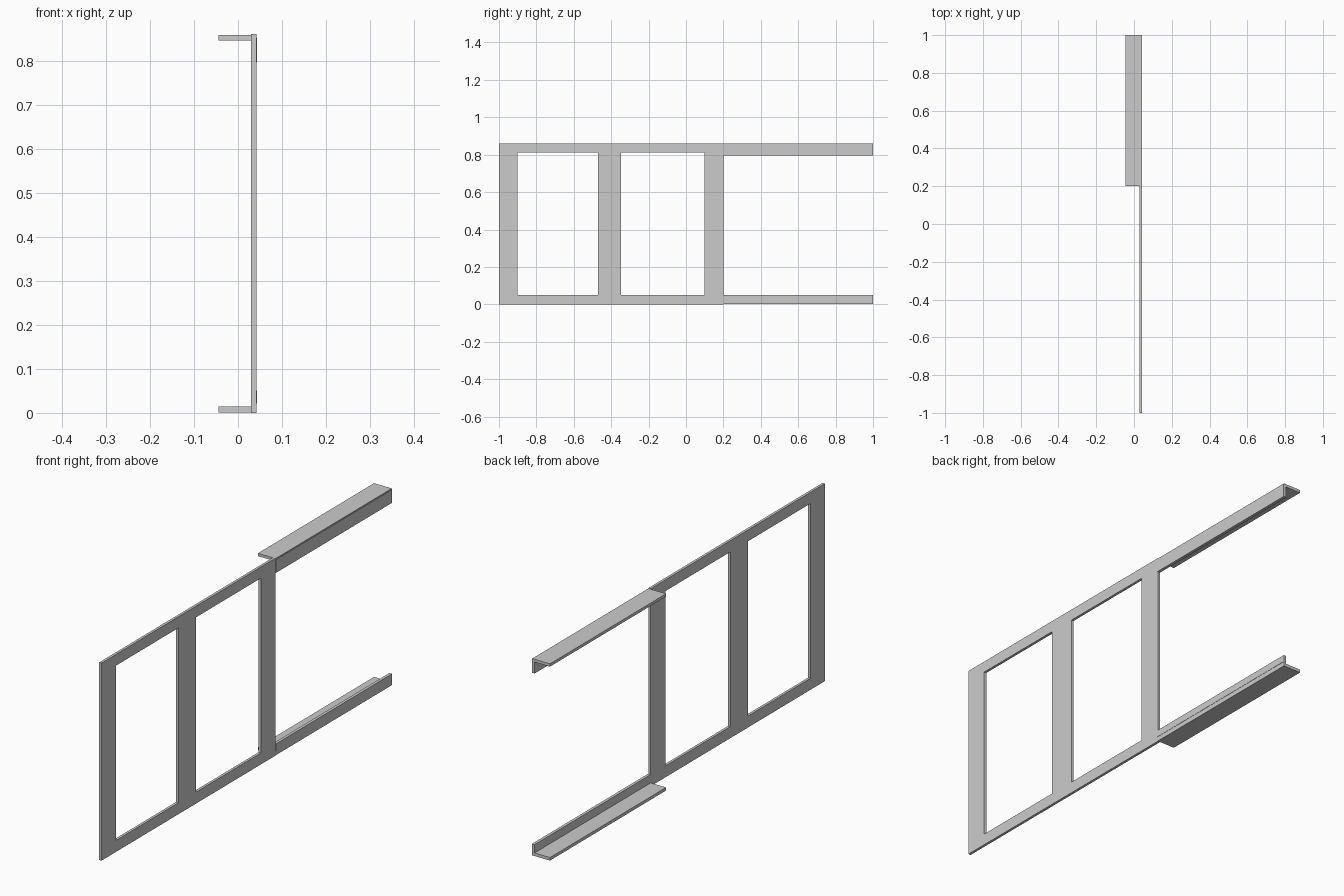
import bpy, bmesh

if "Cube" in bpy.data.objects:
    bpy.data.objects.remove(bpy.data.objects["Cube"])


def extrude_outline(name, pts, y0, y1):
    """Extrude an (x, z) outline along y."""
    bm = bmesh.new()
    a = [bm.verts.new((x, y0, z)) for x, z in pts]
    b = [bm.verts.new((x, y1, z)) for x, z in pts]
    n = len(pts)
    bm.faces.new(a)
    bm.faces.new(b[::-1])
    for i in range(n):
        j = (i + 1) % n
        bm.faces.new((a[i], b[i], b[j], a[j]))
    bmesh.ops.recalc_face_normals(bm, faces=bm.faces)
    me = bpy.data.meshes.new(name)
    bm.to_mesh(me)
    bm.free()
    ob = bpy.data.objects.new(name, me)
    bpy.context.collection.objects.link(ob)
    return ob


# Flat panel with two window openings, built as a grid with cells left out
def window_panel(name, x0, x1, ys, zs, holes):
    bm = bmesh.new()
    v = [[bm.verts.new((x0, y, z)) for z in zs] for y in ys]
    for i in range(len(ys) - 1):
        for j in range(len(zs) - 1):
            if (i, j) not in holes:
                bm.faces.new((v[i][j], v[i + 1][j], v[i + 1][j + 1], v[i][j + 1]))
    ext = bmesh.ops.extrude_face_region(bm, geom=bm.faces[:], use_keep_orig=True)
    moved = [g for g in ext["geom"] if isinstance(g, bmesh.types.BMVert)]
    bmesh.ops.translate(bm, verts=moved, vec=(x1 - x0, 0, 0))
    bmesh.ops.recalc_face_normals(bm, faces=bm.faces)
    me = bpy.data.meshes.new(name)
    bm.to_mesh(me)
    bm.free()
    ob = bpy.data.objects.new(name, me)
    bpy.context.collection.objects.link(ob)
    return ob


window_panel("window_frame", 0.030, 0.0415,
             [-1, -0.9, -0.47, -0.348, 0.098, 0.2],
             [0, 0.05, 0.812, 0.861], {(1, 1), (3, 1)})

# L-section rails, with the upright leg slightly proud of the flange edge
IN, LEG, EDGE = -0.044, 0.030, 0.0415
top = [(IN, 0.859), (EDGE, 0.859), (EDGE, 0.854), (0.0435, 0.854),
       (0.0435, 0.797), (LEG, 0.797), (LEG, 0.8465), (IN, 0.8465)]
bottom = [(IN, 0.001), (EDGE, 0.001), (EDGE, 0.021), (0.0427, 0.021),
          (0.0427, 0.051), (LEG, 0.051), (LEG, 0.0145), (IN, 0.0145)]
extrude_outline("top_rail", top, 0.2, 1.0)
extrude_outline("bottom_rail", bottom, 0.2, 1.0)
